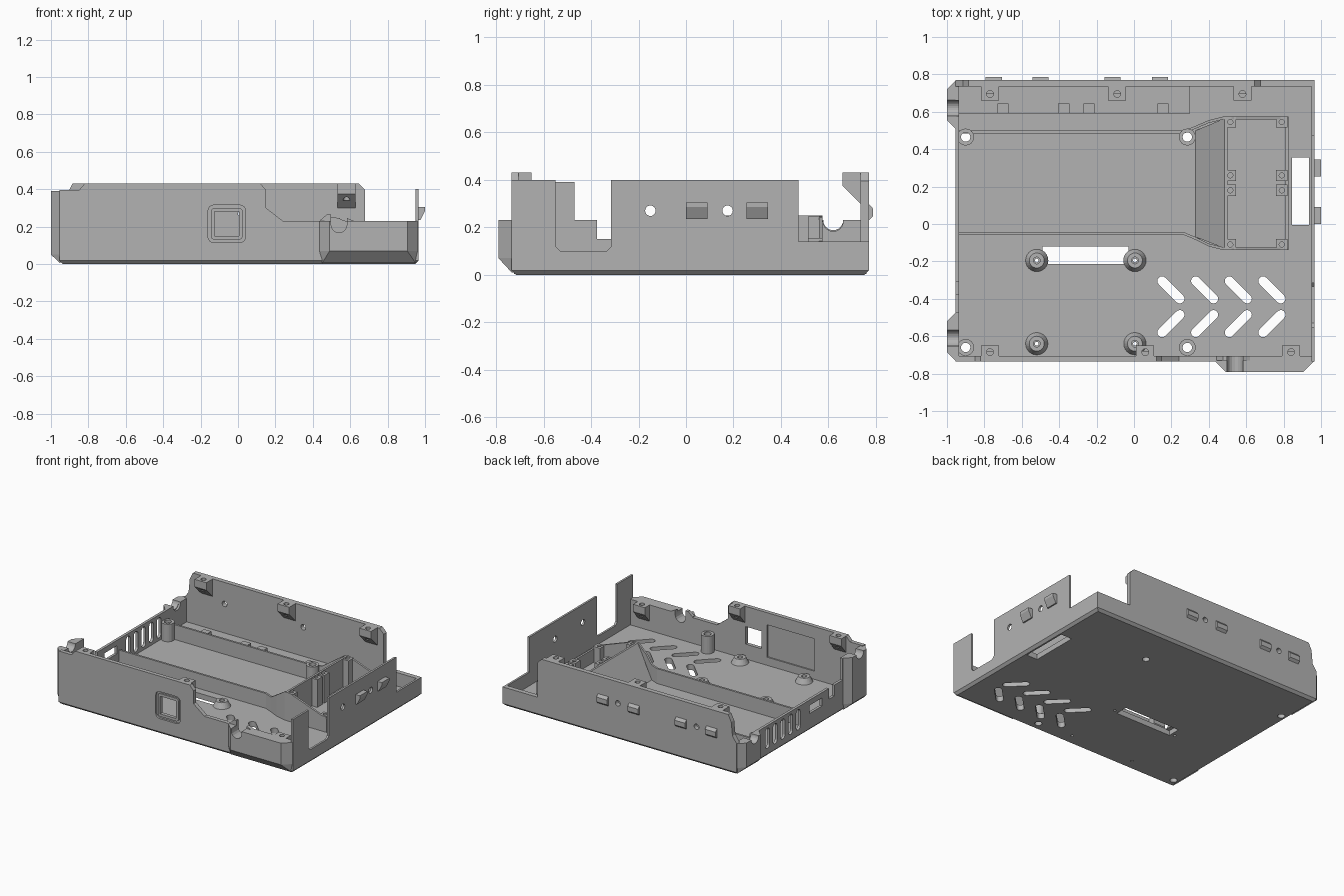
import bpy, bmesh, math
from mathutils import Vector

cube = bpy.data.objects.get("Cube")
if cube:
    bpy.data.objects.remove(cube, do_unlink=True)

grey = bpy.data.materials.new("mid_grey_plastic")
grey.use_nodes = True
grey.diffuse_color = (0.45, 0.45, 0.45, 1)
grey.node_tree.nodes["Principled BSDF"].inputs["Base Color"].default_value = (0.45, 0.45, 0.45, 1)


def finish(name, bm):
    bmesh.ops.recalc_face_normals(bm, faces=bm.faces)
    mesh = bpy.data.meshes.new(name)
    bm.to_mesh(mesh)
    bm.free()
    mesh.materials.append(grey)
    obj = bpy.data.objects.new(name, mesh)
    bpy.context.collection.objects.link(obj)
    return obj


def prism(name, pts, axis, a, b):
    """Extrude a 2D profile along an axis from a to b."""
    place = {"x": lambda p, d: (d, p[0], p[1]),
             "y": lambda p, d: (p[0], d, p[1]),
             "z": lambda p, d: (p[0], p[1], d)}[axis]
    bm = bmesh.new()
    face = bm.faces.new([bm.verts.new(place(p, a)) for p in pts])
    moved = bmesh.ops.extrude_face_region(bm, geom=[face])["geom"]
    shift = Vector(place((0, 0), b - a))
    bmesh.ops.translate(bm, verts=[v for v in moved if isinstance(v, bmesh.types.BMVert)], vec=shift)
    return finish(name, bm)


def box(name, x, y, z):
    return prism(name, [(x[0], y[0]), (x[1], y[0]), (x[1], y[1]), (x[0], y[1])], "z", *z)


def disc(u, v, r, n=24):
    return [(u + r * math.cos(2 * math.pi * i / n), v + r * math.sin(2 * math.pi * i / n)) for i in range(n)]


def slot(p, q, r, n=8):
    """Outline of a round-ended slot from p to q."""
    t = math.atan2(q[1] - p[1], q[0] - p[0])
    out = []
    for c, start in ((q, t - math.pi / 2), (p, t + math.pi / 2)):
        out += [(c[0] + r * math.cos(start + math.pi * i / n),
                 c[1] + r * math.sin(start + math.pi * i / n)) for i in range(n + 1)]
    return out


def rounded(u, v, h, r):
    """Rounded square outline centred on u, v."""
    out = []
    for k in range(4):
        a = math.pi / 2 * k
        sx, sy = (1, -1, -1, 1)[k], (1, 1, -1, -1)[k]
        out += [(u + sx * (h - r) + r * math.cos(a + i * math.pi / 8),
                 v + sy * (h - r) + r * math.sin(a + i * math.pi / 8)) for i in range(5)]
    return out


def hull(name, pts):
    bm = bmesh.new()
    for p in pts:
        bm.verts.new(p)
    bmesh.ops.convex_hull(bm, input=bm.verts)
    bmesh.ops.dissolve_limit(bm, angle_limit=0.01, verts=bm.verts, edges=bm.edges)
    return finish(name, bm)


def cut(obj, *cutters):
    bpy.context.view_layer.objects.active = obj
    for c in cutters:
        mod = obj.modifiers.new("cut", "BOOLEAN")
        mod.operation, mod.solver, mod.object = "DIFFERENCE", "EXACT", c
        bpy.ops.object.modifier_apply(modifier=mod.name)
        bpy.data.objects.remove(c, do_unlink=True)


# Floor with chamfered underside
floor = box("floor", (-.955, .965), (-.735, .77), (0, .04))
bm = bmesh.new()
bm.from_mesh(floor.data)
bmesh.ops.bevel(bm, geom=[e for e in bm.edges if all(v.co.z < .01 for v in e.verts)],
                offset=.018, segments=1, affect="EDGES")
bm.to_mesh(floor.data)
bm.free()
tall_posts = [(x, y) for x in (-.9, .285) for y in (.465, -.66)]
low_posts = [(x, y) for x in (-.52, .005) for y in (-.195, -.64)]
openings = [box("c", (-.49, -.03), (-.215, -.12), (-1, 1)),
            box("c", (.845, .935), (-.005, .355), (-1, 1))]
for i in range(4):
    x = .15 + .18 * i
    for y0, y1 in ((-.305, -.4), (-.58, -.485)):
        openings.append(prism("c", slot((x, y0), (x + .095, y1), .025), "z", -1, 1))
openings += [prism("c", disc(x, y, .025), "z", -1, 1) for x, y in tall_posts]
openings += [prism("c", disc(x, y, .01), "z", -1, 1) for x, y in low_posts]
cut(floor, *openings)

# Front wall with stepped top, square window and inner recess
front = prism("front_wall", [(-.955, .03), (.965, .03), (.965, .23), (.24, .23), (.15, .3), (.15, .395),
                             (.12, .43), (-.82, .43), (-.85, .395), (-.955, .395)], "y", -.735, -.705)
cut(front, prism("c", rounded(-.06, .215, .1, .03), "y", -.8, -.72),
    box("c", (-.125, .005), (-.8, -.6), (.15, .28)),
    box("c", (-.56, -.17), (-.715, -.6), (.1, .34)),
    prism("c", slot((.54, .21), (.54, .4), .042), "y", -.9, -.6))
frame = prism("window_frame", rounded(-.06, .215, .085, .02), "y", -.732, -.715)
cut(frame, box("c", (-.125, .005), (-.8, -.6), (.15, .28)))

# Outer bulge of the front wall, with cable notch
bulge = hull("front_bulge", [(x, y, z) for z in (.07, .23) for x, y in
                             ((.43, -.73), (.49, -.79), (.905, -.79), (.965, -.73))]
             + [(.45, -.73, .005), (.95, -.73, .005)])
cut(bulge, prism("c", slot((.54, .21), (.54, .4), .042), "y", -.9, -.6))
collar = prism("notch_collar", [(.44, .2), (.62, .2), (.62, .23), (.585, .245), (.5, .265), (.475, .265), (.44, .235)],
               "y", -.73, -.705)
cut(collar, prism("c", slot((.54, .21), (.54, .4), .042), "y", -.9, -.6))

# Back wall, falling to a low lip at its left end
back = prism("back_wall", [(-.955, .03), (.965, .03), (.965, .14), (.68, .14), (.68, .395), (.645, .43),
                           (-.885, .43), (-.91, .38), (-.92, .28), (-.955, .23)], "y", .735, .77)
cut(back, *[prism("c", disc(x, .27, .02), "y", .6, .9) for x in (-.625, .02)])
box("back_ledge", (-.94, .3), (.59, .74), (.038, .055))
for x in (-.7, -.375, -.24, .155):
    box("ledge_tab", (x - .03, x + .03), (.59, .645), (.05, .09))

# Left panel with deep notch
panel = prism("left_panel", [(-.735, .03), (.77, .03), (.77, .14), (.475, .14), (.475, .4), (-.315, .4), (-.315, .12),
                             (-.335, .1), (-.53, .1), (-.55, .12), (-.55, .4), (-.735, .4)], "x", .95, .965)
cut(panel, *[prism("c", disc(y, .27, .022), "x", .8, 1.1) for y in (-.15, .175)])

# Right wall with vents and ports
right = prism("right_wall", [(-.735, .03), (.77, .03), (.77, .23), (-.31, .23), (-.31, .15), (-.375, .15),
                             (-.375, .23), (-.47, .23), (-.47, .39), (-.735, .39)], "x", -.955, -.935)
vents = [prism("c", slot((.05 + .09 * i, .085), (.05 + .09 * i, .185), .025), "x", -1.1, -.8) for i in range(5)]
cut(right, prism("c", disc(.62, .225, .042), "x", -1.1, -.8),
    prism("c", disc(-.61, .39, .042), "x", -1.1, -.8),
    box("c", (-1.1, -.8), (-.23, -.08), (.13, .19)), *vents)

# Corner bulges on the right side, each with a rounded cable notch
for name, y0, y1, top, notch in (("rear_corner_bulge", .505, .77, .23, .62),
                                 ("front_corner_bulge", -.735, -.47, .39, -.61)):
    corner = hull(name, [(x, y, z) for z in (.05, top) for x, y in
                         ((-.95, y0), (-1, y0 + .05), (-1, y1 - .05), (-.95, y1))]
                  + [(-.95, y0 + .01, .004), (-.95, y1 - .01, .004)])
    cut(corner, prism("c", disc(notch, top, .042), "x", -1.1, -.8))

# Lid clips with sloped undersides and screw holes
for x, side in [(-.77, 1), (-.09, 1), (.58, 1), (-.77, -1), (.06, -1), (.84, -1)]:
    wall, top = (.745, .43) if side > 0 else (-.72, .43 if x < .5 else .23)
    depth = .085 if side > 0 else .07
    inner = wall - side * depth
    clip = prism("lid_clip", [(wall, top), (inner, top), (inner, top - .055), (wall, top - .14)],
                 "x", x - .048, x + .048)
    cut(clip, prism("c", disc(x, inner + side * .035, .018), "z", top - .09, top + .1))

# Snap bumps on the back wall and the left panel
for u in (-.75, -.5, -.115, .14):
    prism("back_snap", [(.765, .225), (.787, .245), (.787, .28), (.765, .305)], "x", u - .043, u + .043)
for u in (.045, .3):
    prism("left_snap", [(.96, .235), (.975, .235), (1, .285), (1, .305), (.96, .305)], "y", u - .045, u + .045)

# Screw posts
for x, y in tall_posts:
    post = prism("tall_screw_post", disc(x, y, .045), "z", .035, .17)
    cut(post, prism("c", disc(x, y, .025), "z", -1, 1))
for x, y in low_posts:
    bm = bmesh.new()
    bmesh.ops.create_cone(bm, cap_ends=True, segments=24, radius1=.062, radius2=.04, depth=.045)
    bmesh.ops.translate(bm, verts=bm.verts, vec=(x, y, .058))
    cut(finish("low_screw_post", bm), prism("c", disc(x, y, .018), "z", -1, 1))

# Air duct: two long walls flaring into the blower housing
t = .015
for name, mid, wide, s in (("rear_duct_wall", .5, .575, 1), ("front_duct_wall", -.06, -.14, -1)):
    path = [(-.94, mid), (.27, mid), (.33, mid + s * .025)]
    prism(name, path + [(x, y - s * t) for x, y in reversed(path)], "z", .035, .15)
    path = [(.33, mid + s * .025), (.4, wide - s * .02), (.48, wide)]
    flare = prism("duct_flare", path + [(x, y - s * t) for x, y in reversed(path)], "z", .035, .25)
    cut(flare, prism("c", [(.2, .15), (.33, .15), (.48, .25), (.48, .5), (.2, .5)], "y", -1, 1))
    prism("blower_side", [(.48, .035), (.825, .035), (.825, .14), (.52, .25), (.48, .25)],
          "y", wide, wide - s * t)

# Sloped duct end and blower mount
hull("duct_ramp", [(x, y, z) for y0, y1, x, z in ((-.07, .5, .33, .04), (-.13, .565, .485, .25),
                                               (-.13, .565, .5, .25), (-.13, .565, .5, .04)) for y in (y0, y1)])
box("blower_end_rail", (.81, .825), (-.14, .575), (.035, .14))
for x, h in ((.515, .245), (.79, .155)):
    for y in (.545, .26, .18, -.11):
        lug = box("blower_lug", (x - .03, x + .03), (y - .03, y + .03), (.035, h))
        cut(lug, prism("c", disc(x, y, .014, 12), "z", h - .05, 1))
